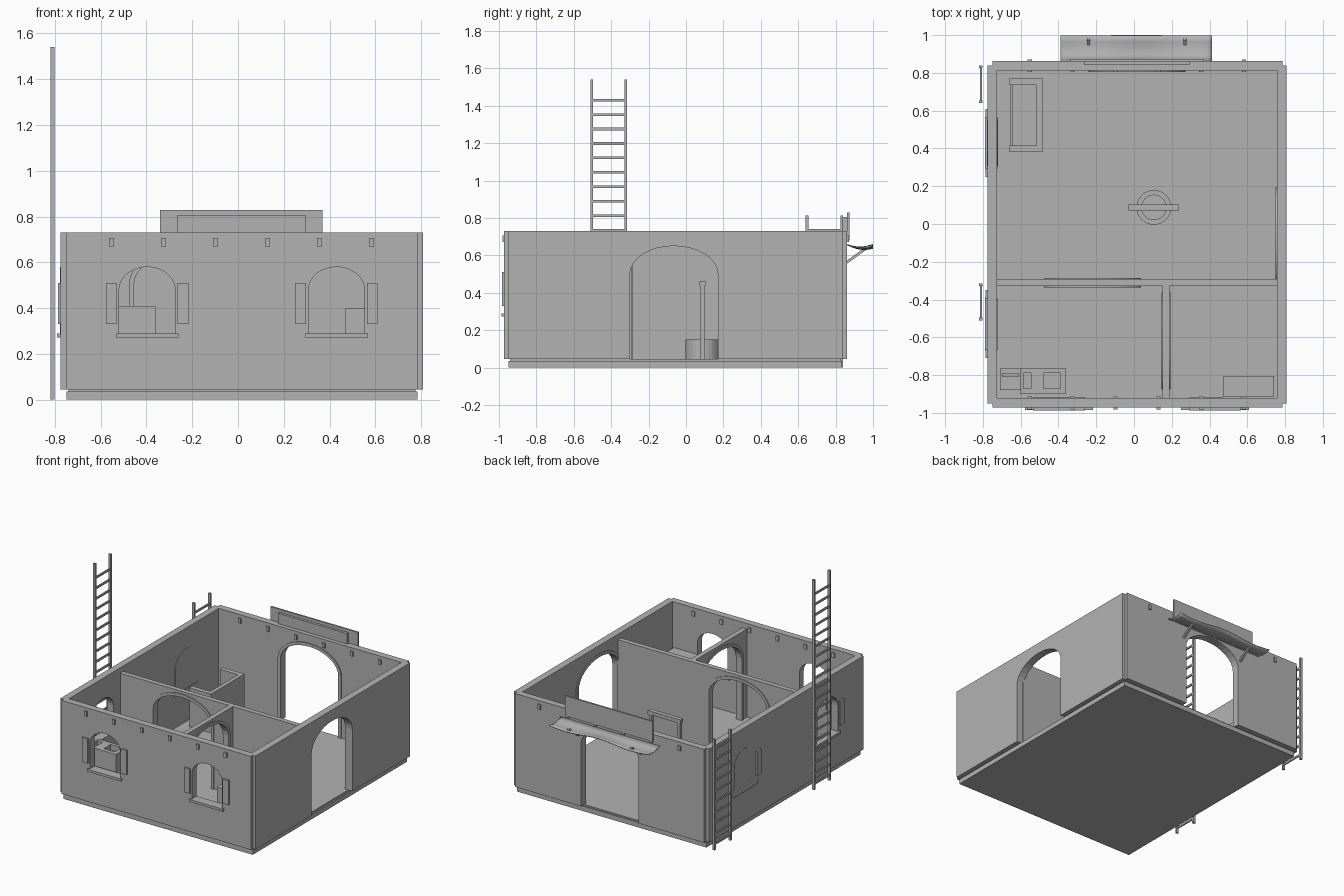
import bpy, bmesh, math
from mathutils import Vector

if "Cube" in bpy.data.objects:
    bpy.data.objects.remove(bpy.data.objects["Cube"], do_unlink=True)

plaster = bpy.data.materials.new("grey_plaster")
plaster.use_nodes = True
GREY = (0.45, 0.45, 0.45, 1)
plaster.diffuse_color = GREY
plaster.node_tree.nodes["Principled BSDF"].inputs["Base Color"].default_value = GREY

FLOOR, TOP, INNER_TOP = 0.045, 0.73, 0.69


def finish(name, bm):
    bmesh.ops.recalc_face_normals(bm, faces=bm.faces)
    mesh = bpy.data.meshes.new(name)
    bm.to_mesh(mesh)
    bm.free()
    mesh.materials.append(plaster)
    obj = bpy.data.objects.new(name, mesh)
    bpy.context.collection.objects.link(obj)
    return obj


def box(name, xs, ys, zs):
    bm = bmesh.new()
    bmesh.ops.create_cube(bm, size=1)
    for v in bm.verts:
        v.co = Vector([(r[0] + r[1]) / 2 + c * (r[1] - r[0]) for c, r in zip(v.co, (xs, ys, zs))])
    return finish(name, bm)


def place(axis, along, across, z):
    """Point on a wall that runs along the given axis."""
    return Vector((along, across, z) if axis == "x" else (across, along, z))


def wall_box(name, axis, along, across, zs):
    return box(name, along, across, zs) if axis == "x" else box(name, across, along, zs)


def arch_points(c, half, bottom, spring, rise):
    pts = [(c - half, bottom)]
    for i in range(17):
        a = math.pi * (1 - i / 16)
        pts.append((c + half * math.cos(a), spring + rise * math.sin(a)))
    return pts + [(c + half, bottom)]


def prism(name, axis, pts, across):
    bm = bmesh.new()
    a, b = [[bm.verts.new(place(axis, u, d, z)) for u, z in pts] for d in across]
    bm.faces.new(a)
    bm.faces.new(b)
    for i in range(len(pts)):
        j = (i + 1) % len(pts)
        bm.faces.new((a[i], a[j], b[j], b[i]))
    return finish(name, bm)


def cut(obj, cutter):
    mod = obj.modifiers.new("opening", "BOOLEAN")
    mod.operation, mod.solver, mod.object = "DIFFERENCE", "EXACT", cutter
    bpy.context.view_layer.update()
    obj.data = bpy.data.meshes.new_from_object(obj.evaluated_get(bpy.context.evaluated_depsgraph_get()))
    obj.modifiers.clear()
    bpy.data.objects.remove(cutter, do_unlink=True)


def frame(name, axis, c, half, bottom, spring, rise, width, across):
    outer = arch_points(c, half + width, bottom, spring, rise + width)
    inner = arch_points(c, half, bottom, spring, rise)
    return prism(name, axis, outer + inner[::-1], across)


def doorway(wall, axis, c, across, trim):
    dims = (0.235, FLOOR, 0.5, 0.15)
    cut(wall, prism("cutter", axis, arch_points(c, dims[0], 0.03, 0.5, 0.15),
                    (across[0] - 0.1, across[1] + 0.1)))
    frame(wall.name + "_door_frame", axis, c, *dims, 0.022, trim)


def window(wall, axis, c, outside, inside, is_open=True):
    name = wall.name + "_window"
    out = math.copysign(1, outside - inside)
    pts = arch_points(c, 0.1225, 0.29, 0.48, 0.1)
    if is_open:
        cut(wall, prism("cutter", axis, pts, (inside - out * 0.1, outside + out * 0.1)))
    else:
        prism(name + "_panel", axis, pts, (inside - out * 0.002, outside + out * 0.002))
    ends = sorted((inside - out * 0.005, outside + out * 0.015))
    wall_box(name + "_sill", axis, (c - 0.137, c + 0.137), ends, (0.272, 0.29))
    for s in (-1, 1):
        span = sorted((c + s * 0.133, c + s * 0.18))
        wall_box(name + "_shutter", axis, span, sorted((outside, outside + out * 0.012)), (0.33, 0.51))


# Base and floor
box("plinth", (-0.75, 0.785), (-0.95, 0.835), (0, 0.036))
box("floor", (-0.74, 0.775), (-0.94, 0.825), (0.03, FLOOR))

# Outer walls
front = box("front_wall", (-0.75, 0.785), (-0.972, -0.922), (FLOOR, TOP))
back = box("back_wall", (-0.75, 0.785), (0.812, 0.862), (FLOOR, TOP))
west = box("right_wall", (-0.775, -0.725), (-0.95, 0.838), (FLOOR, TOP))
east = box("left_wall", (0.757, 0.808), (-0.95, 0.838), (FLOOR, TOP))
doorway(back, "x", 0.015, (0.812, 0.862), (0.804, 0.83))
doorway(east, "y", -0.065, (0.757, 0.808), (0.75, 0.78))
for c in (-0.397, 0.43):
    window(front, "x", c, -0.972, -0.922)
window(west, "y", -0.53, -0.775, -0.725)
window(west, "y", 0.43, -0.775, -0.725, is_open=False)

# Inner partitions
cross = box("cross_partition", (-0.73, 0.76), (-0.328, -0.292), (FLOOR, INNER_TOP))
doorway(cross, "x", -0.22, (-0.328, -0.292), (-0.335, -0.285))
room = box("room_partition", (0.152, 0.188), (-0.925, -0.32), (FLOOR, INNER_TOP))
doorway(room, "y", -0.62, (0.152, 0.188), (0.146, 0.194))

# Roof beam ends through the front and back walls
for i in range(6):
    x = -0.552 + i * 0.227
    for ys in ((-0.982, -0.914), (0.804, 0.872)):
        box("beam_end", (x - 0.011, x + 0.011), ys, (0.67, 0.706))


# Ladders against the right wall
def ladder(name, y0, y1, height):
    for y in (y0, y1 - 0.014):
        box(name + "_rail", (-0.82, -0.802), (y, y + 0.014), (0, height))
    step = 0.0772
    for i in range(int(height / step)):
        z = 0.04 + i * step
        box(name + "_rung", (-0.816, -0.806), (y0, y1), (z - 0.007, z + 0.007))


ladder("tall_ladder", -0.51, -0.315, 1.54)
ladder("short_ladder", 0.64, 0.84, 0.812)

# Parapet panels above the back door
box("outer_parapet_panel", (-0.34, 0.37), (0.86, 0.873), (0.68, 0.828))
box("inner_parapet_panel", (-0.265, 0.295), (0.842, 0.86), (0.72, 0.806))

# Sagging awning with diagonal struts
bm = bmesh.new()
bmesh.ops.create_grid(bm, x_segments=32, y_segments=4, size=0.5)
for v in bm.verts:
    u, w = v.co.x, v.co.y + 0.5
    v.co = Vector((0.012 + u * 0.8, 0.862 + w * 0.136,
                   0.66 - 0.014 * math.sin(math.pi * w) - 0.01 * w + 0.01 * math.cos(u * 9.5) * w))
awning = finish("awning", bm)
thick = awning.modifiers.new("thickness", "SOLIDIFY")
thick.thickness = 0.006
for p in awning.data.polygons:
    p.use_smooth = True
for x in (-0.24, 0.27):
    prism("awning_strut", "y", [(0.86, 0.555), (0.86, 0.572), (0.975, 0.655), (0.985, 0.645)],
          (x - 0.008, x + 0.008))

# Well with a beam on two posts
WX, WY = 0.105, 0.088
bm = bmesh.new()
bmesh.ops.create_cone(bm, cap_ends=True, segments=32, radius1=0.092, radius2=0.092, depth=0.105)
bmesh.ops.translate(bm, verts=bm.verts, vec=(WX, WY, 0.0975))
well = finish("well_ring", bm)
bm = bmesh.new()
bmesh.ops.create_cone(bm, cap_ends=True, segments=32, radius1=0.065, radius2=0.065, depth=0.2)
bmesh.ops.translate(bm, verts=bm.verts, vec=(WX, WY, 0.16))
cut(well, finish("cutter", bm))
for s in (-1, 1):
    x = WX + s * 0.115
    box("well_post", (x - 0.01, x + 0.01), (WY - 0.012, WY + 0.012), (FLOOR, 0.44))
box("well_beam", (WX - 0.133, WX + 0.133), (WY - 0.016, WY + 0.016), (0.435, 0.462))

# Stall counter in the courtyard
box("stall_front", (-0.515, -0.485), (0.38, 0.77), (FLOOR, 0.33))
for y in (0.38, 0.735):
    box("stall_end", (-0.66, -0.5), (y, y + 0.035), (FLOOR, 0.33))
box("stall_back_rail", (-0.655, -0.64), (0.39, 0.76), (FLOOR, 0.12))

# Kitchen counter with two basins, and a stove beside it
counter = box("kitchen_counter", (-0.6, -0.36), (-0.9, -0.765), (FLOOR, 0.41))
for x0, x1 in ((-0.585, -0.545), (-0.48, -0.39)):
    cut(counter, box("cutter", (x0, x1), (-0.87, -0.79), (0.37, 0.5)))
box("stove", (-0.71, -0.6), (-0.88, -0.765), (FLOOR, 0.36))
box("stove_shelf", (-0.7, -0.61), (-0.81, -0.79), (0.36, 0.39))

# Chest in the second front room
box("chest", (0.47, 0.74), (-0.915, -0.805), (FLOOR, 0.4))
